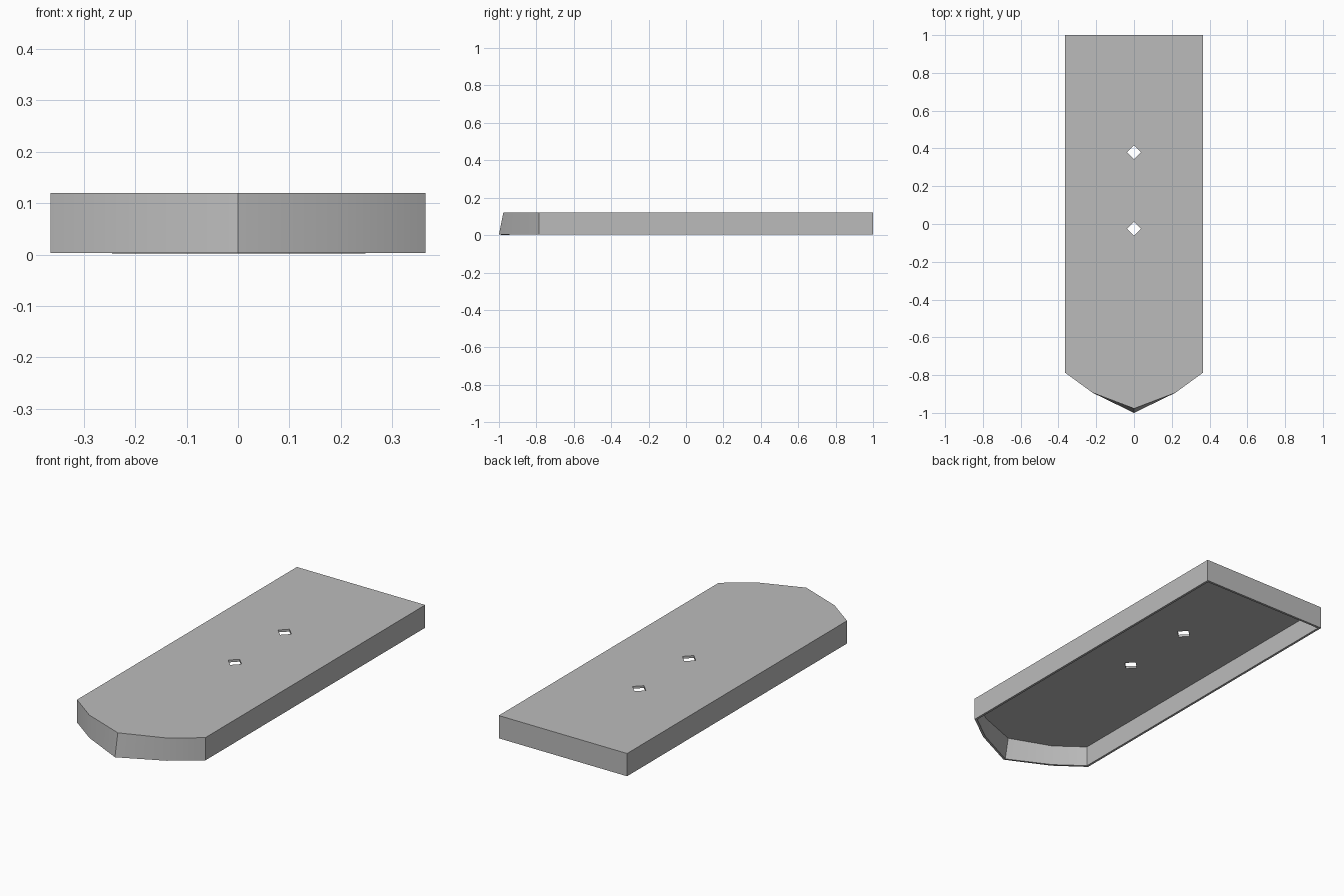
import bpy, bmesh
from mathutils import Vector

cube = bpy.data.objects.get("Cube")
if cube:
    bpy.data.objects.remove(cube, do_unlink=True)

RIM_Z, TOP_Z, WALL = 0.003, 0.12, 0.012
HOLE_Y, HOLE_R = (0.38, -0.025), 0.038

# One flat grey
grey = bpy.data.materials.new("plain grey")
grey.use_nodes = True
colour = (0.5, 0.5, 0.5, 1)
grey.diffuse_color = colour
grey.node_tree.nodes["Principled BSDF"].inputs["Base Color"].default_value = colour

# Outline, counter-clockwise; the nose leans forward towards the rim
half = [(0.365, 1.0), (0.365, -0.787), (0.22, -0.893)]
left = [(-x, y) for x, y in half]
right = half[::-1]
top_outline = left + [(0, -0.977)] + right
rim_outline = left + [(0, -1.0)] + right

bm = bmesh.new()


def loop(points, z):
    return [bm.verts.new((x, y, z)) for x, y in points]


def edges_of(verts):
    return [bm.edges.get((a, b)) or bm.edges.new((a, b))
            for a, b in zip(verts, verts[1:] + verts[:1])]


# Side walls, open underneath
top, rim = loop(top_outline, TOP_Z), loop(rim_outline, RIM_Z)
for i in range(len(top)):
    j = (i + 1) % len(top)
    bm.faces.new((rim[i], rim[j], top[j], top[i]))

# Lid with two diamond holes
lid_edges = edges_of(top)
for y in HOLE_Y:
    diamond = [(HOLE_R, y), (0, y + HOLE_R), (-HOLE_R, y), (0, y - HOLE_R)]
    lid_edges += edges_of(loop(diamond, TOP_Z))
filled = bmesh.ops.triangle_fill(bm, use_beauty=True, edges=lid_edges,
                                 normal=Vector((0, 0, 1)))
for face in filled["geom"]:
    if isinstance(face, bmesh.types.BMFace):
        face.normal_update()
        if face.normal.z < 0:
            face.normal_flip()

mesh = bpy.data.meshes.new("hollow_cover")
bm.to_mesh(mesh)
bm.free()
mesh.materials.append(grey)
cover = bpy.data.objects.new("hollow_cover", mesh)
bpy.context.collection.objects.link(cover)

# Thin shell, grown inwards
shell = cover.modifiers.new("shell", "SOLIDIFY")
shell.thickness = WALL
shell.offset = -1
shell.use_even_offset = True
shell.use_quality_normals = True

bpy.ops.object.select_all(action="DESELECT")
cover.select_set(True)
bpy.context.view_layer.objects.active = cover
bpy.ops.object.modifier_apply(modifier="shell")
bpy.ops.object.shade_smooth_by_angle()
